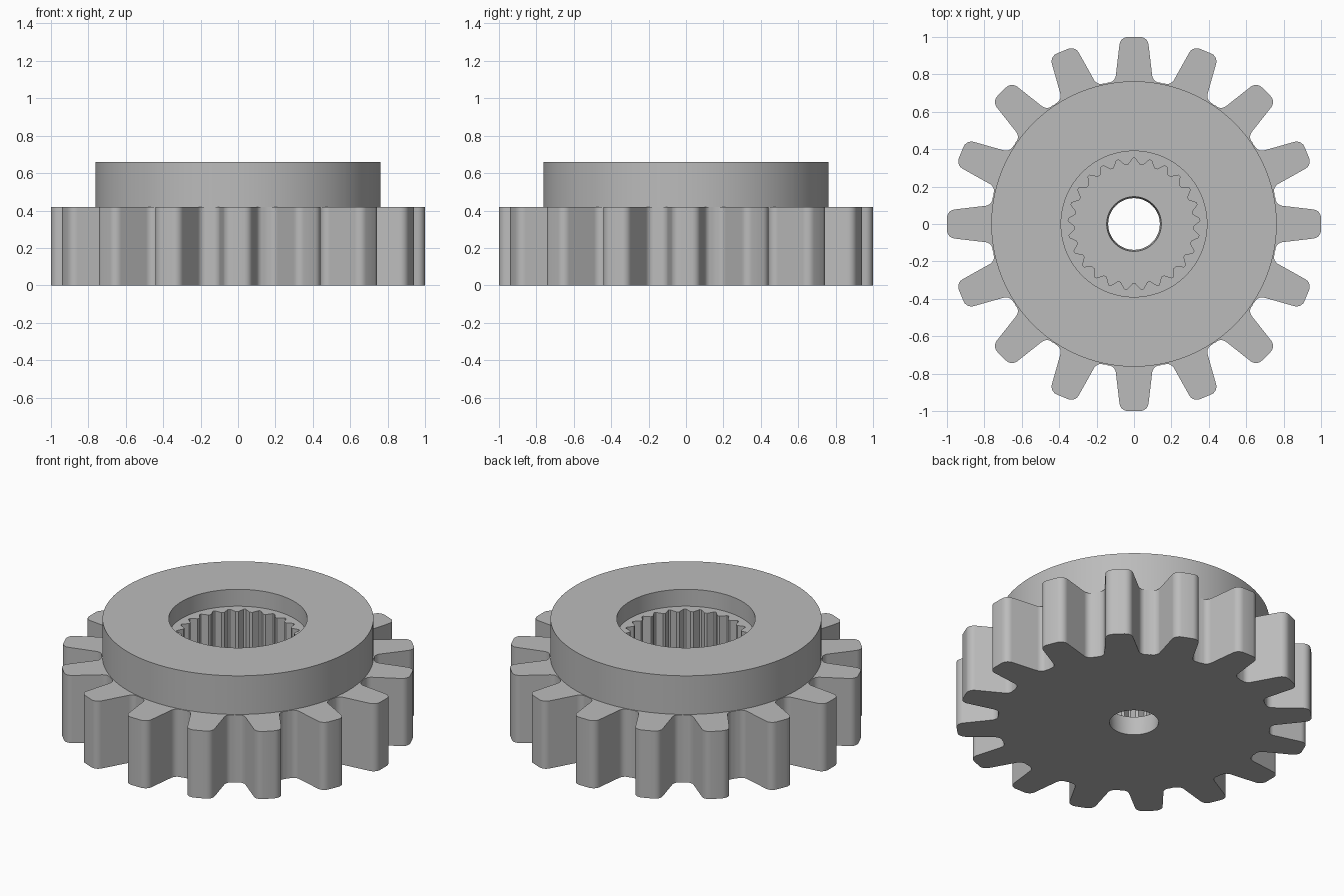
import bpy, bmesh
from math import sin, cos, pi, radians

if "Cube" in bpy.data.objects:
    bpy.data.objects.remove(bpy.data.objects["Cube"])

TEETH, SPLINES = 16, 25


def circle(r, n=96):
    return [(r * cos(2 * pi * i / n), r * sin(2 * pi * i / n)) for i in range(n)]


def around(profile, count, start):
    # repeat (radial, sideways) points around the axis
    pts = []
    for k in range(count):
        a = start + 2 * pi * k / count
        pts += [(u * cos(a) - v * sin(a), u * sin(a) + v * cos(a)) for u, v in profile]
    return pts


def arc(cu, cv, r, a0, a1, n=5):
    angles = [radians(a0 + (a1 - a0) * i / n) for i in range(n + 1)]
    return [(cu + r * cos(a), cv + r * sin(a)) for a in angles]


# Half a tooth: rounded tip, sloping flank, root fillet, then the valley
half = arc(0.955, 0.033, 0.045, 0, 82) + arc(0.798, 0.139, 0.042, 262, 180)
half_valley = 0.766 * cos(pi / TEETH), 0.766 * sin(pi / TEETH)
tooth = [(u, -v) for u, v in reversed(half)] + half + [half_valley]
gear = around(tooth, TEETH, pi / 2)

# One spline groove: pointed outward with a narrow land between grooves
p = pi / SPLINES
groove = [(0.318 * cos(0.8 * p), -0.318 * sin(0.8 * p)), (0.352, -0.006),
          (0.352, 0.006), (0.318 * cos(0.8 * p), 0.318 * sin(0.8 * p))]
spline = around(groove, SPLINES, pi / 2)

bm = bmesh.new()


def loop(points, z):
    vs = [bm.verts.new((x, y, z)) for x, y in points]
    for i in range(len(vs)):
        bm.edges.new((vs[i - 1], vs[i]))
    return vs


def wall(a, b):
    for i in range(len(a)):
        bm.faces.new((a[i - 1], a[i], b[i], b[i - 1]))


def ring(a, b):
    # flat face between two loops at the same height
    edges = [bm.edges.get((l[i - 1], l[i])) for l in (a, b) for i in range(len(l))]
    bmesh.ops.triangle_fill(bm, use_beauty=True, use_dissolve=False, edges=edges)


# Loops in order: toothed body, raised hub, recess, splined socket, bore
loops = [loop(gear, 0), loop(gear, 0.42),
         loop(circle(0.763), 0.42), loop(circle(0.763), 0.66),
         loop(circle(0.39), 0.66), loop(circle(0.39), 0.555),
         loop(spline, 0.555), loop(spline, 0.12),
         loop(circle(0.146), 0.12), loop(circle(0.138), 0)]
for i in range(0, len(loops), 2):
    wall(loops[i], loops[i + 1])
    ring(loops[i + 1], loops[(i + 2) % len(loops)])
bmesh.ops.recalc_face_normals(bm, faces=bm.faces[:])

mesh = bpy.data.meshes.new("splined_gear")
bm.to_mesh(mesh)
bm.free()
obj = bpy.data.objects.new("splined_gear", mesh)
bpy.context.collection.objects.link(obj)

grey = bpy.data.materials.new("plain grey")
grey.diffuse_color = (0.5, 0.5, 0.5, 1)
grey.use_nodes = True
grey.node_tree.nodes["Principled BSDF"].inputs["Base Color"].default_value = grey.diffuse_color
mesh.materials.append(grey)

bpy.context.view_layer.objects.active = obj
obj.select_set(True)
bpy.ops.object.shade_smooth_by_angle(angle=radians(30))
